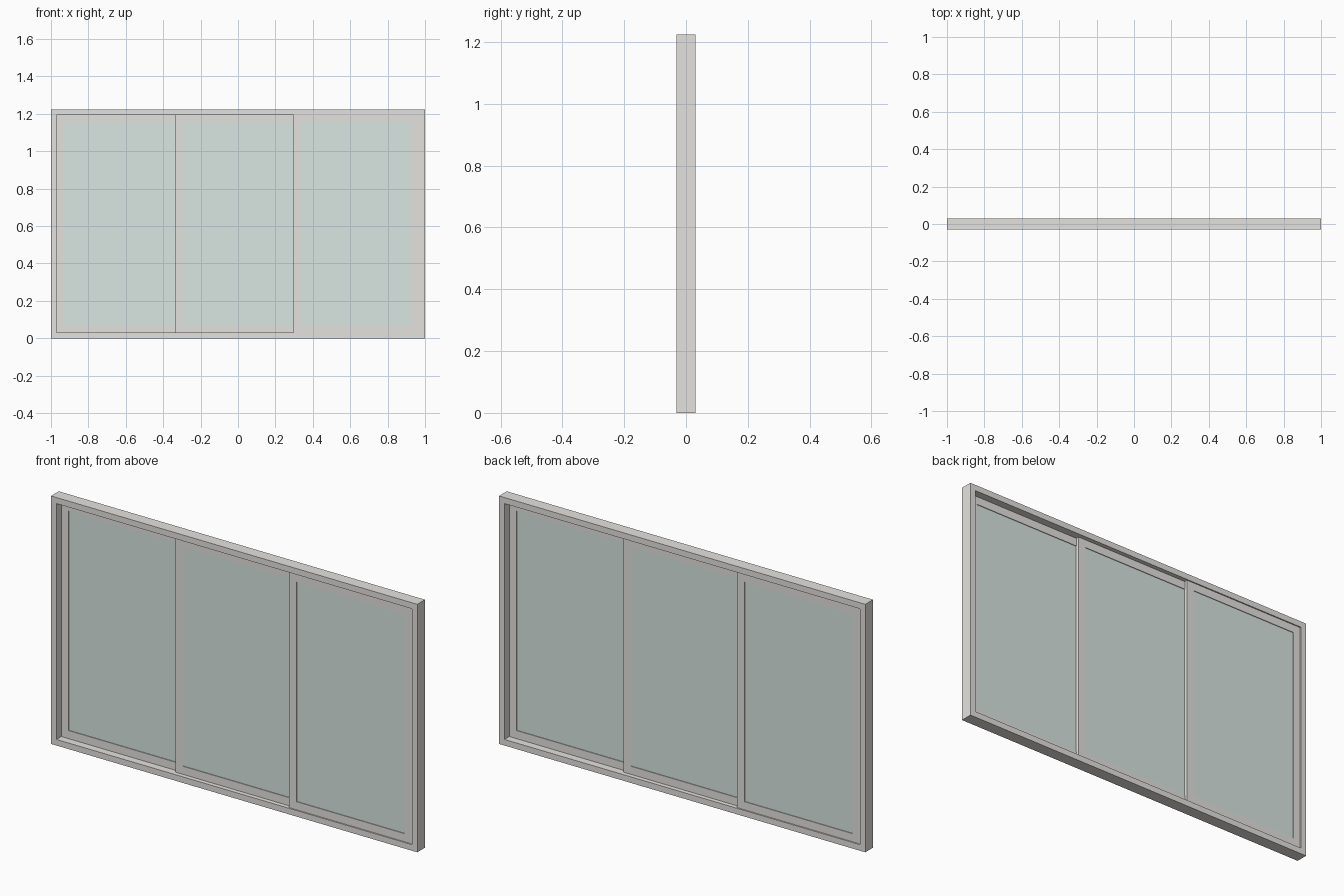
import bpy, bmesh

if "Cube" in bpy.data.objects:
    bpy.data.objects.remove(bpy.data.objects["Cube"])

W, H, D = 2.0, 1.224, 0.06      # overall size
B = 0.03                        # outer frame face width
S = 0.04                        # sash face width
T, STEP = 0.016, 0.016          # sash thickness and track spacing


def material(name, color):
    m = bpy.data.materials.new(name)
    m.diffuse_color = color
    m.use_nodes = True
    m.node_tree.nodes["Principled BSDF"].inputs["Base Color"].default_value = m.diffuse_color
    return m


frame_mat = material("warm_grey", (0.78, 0.765, 0.74, 1))
glass_mat = material("pale_green_glass", (0.70, 0.79, 0.755, 1))


def finish(bm, name, mat):
    bmesh.ops.recalc_face_normals(bm, faces=bm.faces)
    me = bpy.data.meshes.new(name)
    bm.to_mesh(me)
    bm.free()
    me.materials.append(mat)
    ob = bpy.data.objects.new(name, me)
    bpy.context.collection.objects.link(ob)
    return ob


def rect(x0, x1, z0, z1):
    return [(x0, z0), (x1, z0), (x1, z1), (x0, z1)]


def ring(name, x0, x1, z0, z1, border, y, depth, mat):
    """Rectangular frame with an open middle."""
    bm = bmesh.new()
    loops = []
    for inset, yy in ((0, y - depth / 2), (border, y - depth / 2),
                      (border, y + depth / 2), (0, y + depth / 2)):
        pts = rect(x0 + inset, x1 - inset, z0 + inset, z1 - inset)
        loops.append([bm.verts.new((px, yy, pz)) for px, pz in pts])
    for a in range(4):
        p, q = loops[a], loops[(a + 1) % 4]
        for i in range(4):
            j = (i + 1) % 4
            bm.faces.new((p[i], p[j], q[j], q[i]))
    return finish(bm, name, mat)


def box(name, x0, x1, z0, z1, y, depth, mat):
    bm = bmesh.new()
    bmesh.ops.create_cube(bm, size=1)
    bmesh.ops.scale(bm, vec=(x1 - x0, depth, z1 - z0), verts=bm.verts)
    bmesh.ops.translate(bm, vec=((x0 + x1) / 2, y, (z0 + z1) / 2), verts=bm.verts)
    return finish(bm, name, mat)


# Outer frame
ring("outer_frame", -W / 2, W / 2, 0, H, B, 0, D, frame_mat)

# Three sliding sashes, each on its own track from back left to front right
edge, far, near = W / 2 - B, 0.336, 0.296
sashes = (("left", -edge, -near, STEP),
          ("middle", -far, far, 0),
          ("right", near, edge, -STEP))
for side, x0, x1, y in sashes:
    ring(side + "_sash", x0, x1, B, H - B, S, y, T, frame_mat)
    box(side + "_glass", x0 + S, x1 - S, B + S, H - B - S, y, 0.009, glass_mat)
